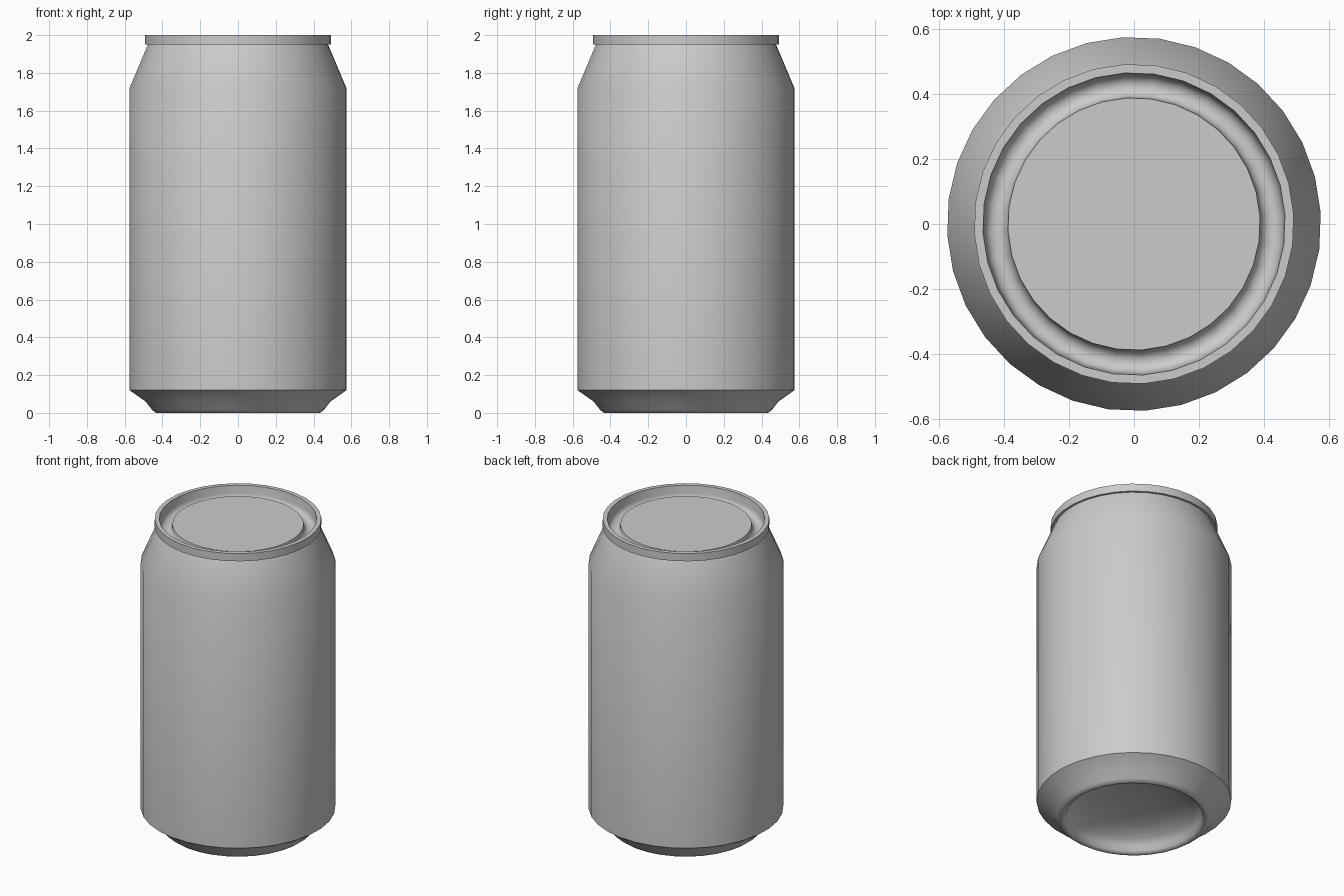
import bpy
import bmesh
from math import sin, cos, pi, radians

if "Cube" in bpy.data.objects:
    bpy.data.objects.remove(bpy.data.objects["Cube"], do_unlink=True)

SIDES = 32
TURN = radians(3.4)

aluminium = bpy.data.materials.new("grey aluminium")
aluminium.use_nodes = True
aluminium.diffuse_color = (0.6, 0.6, 0.6, 1)
shader = next(n for n in aluminium.node_tree.nodes if n.type == "BSDF_PRINCIPLED")
shader.inputs["Base Color"].default_value = aluminium.diffuse_color


def lathe(name, profile):
    """Turn a (radius, height) profile round the z axis."""
    bm = bmesh.new()
    rings = []
    for r, z in profile:
        if r == 0:
            rings.append([bm.verts.new((0, 0, z))] * SIDES)
        else:
            angles = [TURN + 2 * pi * k / SIDES for k in range(SIDES)]
            rings.append([bm.verts.new((r * cos(a), r * sin(a), z)) for a in angles])
    for low, high in zip(rings, rings[1:]):
        for k in range(SIDES):
            n = (k + 1) % SIDES
            corners = [low[k], low[n], high[n], high[k]]
            bm.faces.new(list(dict.fromkeys(corners)))
    mesh = bpy.data.meshes.new(name)
    bm.to_mesh(mesh)
    bm.free()
    mesh.materials.append(aluminium)
    obj = bpy.data.objects.new(name, mesh)
    bpy.context.collection.objects.link(obj)
    bpy.ops.object.select_all(action="DESELECT")
    obj.select_set(True)
    bpy.context.view_layer.objects.active = obj
    bpy.ops.object.shade_smooth_by_angle(angle=radians(42))
    return obj


# Body: hollow dome underneath, rounded foot, straight wall, tapered shoulder
dome = [(0, 0.135), (0.14, 0.13), (0.26, 0.11), (0.36, 0.075), (0.395, 0.04)]
foot = [(0.405, 0.012), (0.42, 0), (0.435, 0), (0.455, 0.015), (0.49, 0.06)]
wall = [(0.575, 0.12), (0.575, 1.72), (0.478, 1.95)]
lathe("can_body", dome + foot + wall)

# Lid: raised rim, round gutter, flat panel
rim = [(0.478, 1.95), (0.492, 1.95), (0.492, 2), (0.465, 2)]
gutter = [(0.425 + 0.035 * cos(a), 1.95 - 0.035 * sin(a))
          for a in (pi * i / 8 for i in range(9))]
panel = [(0.388, 1.965), (0, 1.965)]
lathe("can_lid", rim + gutter + panel)
